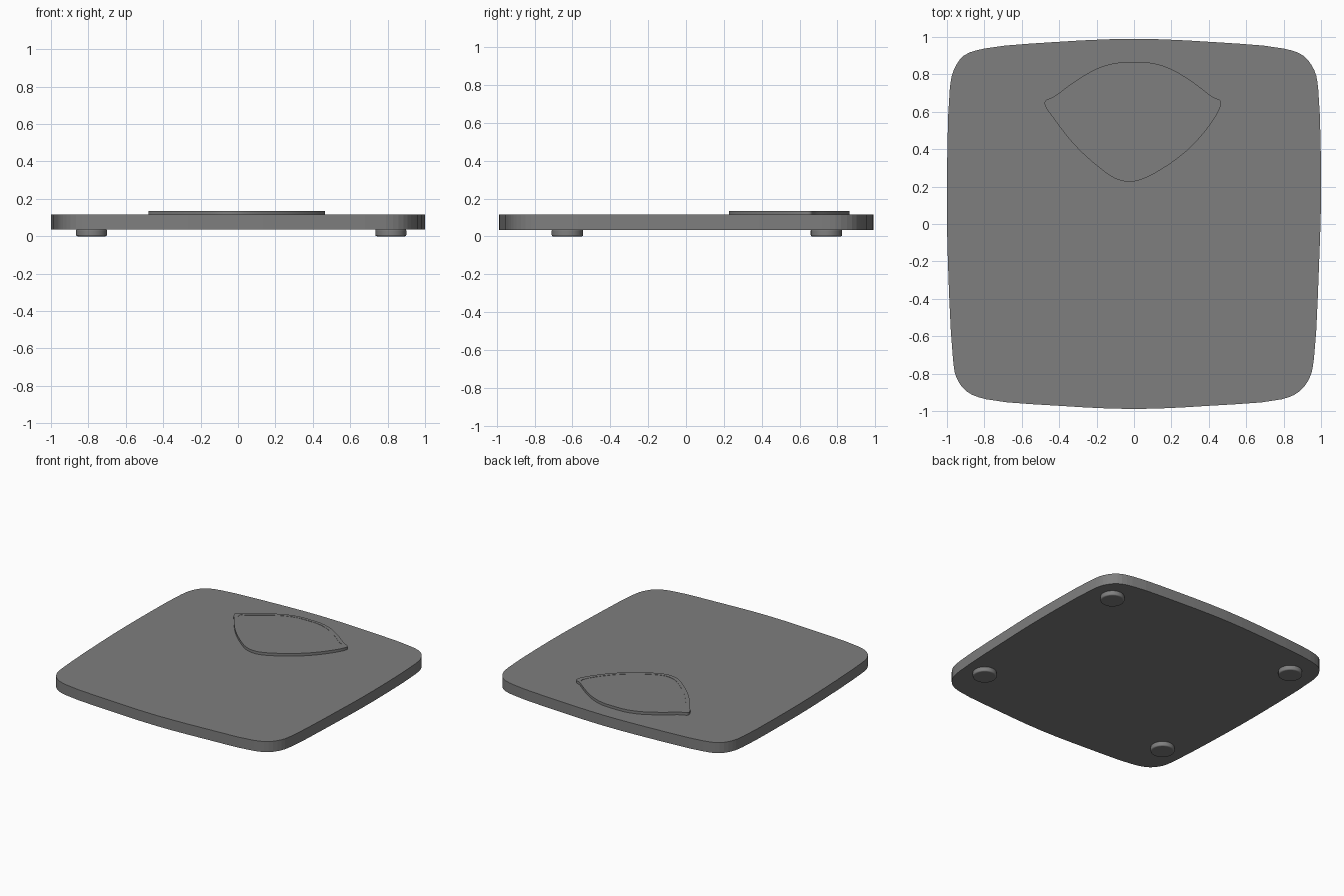
import bpy, bmesh
from mathutils import Vector
from math import radians

if "Cube" in bpy.data.objects:
    bpy.data.objects.remove(bpy.data.objects["Cube"])

dark = bpy.data.materials.new("dark_grey")
dark.diffuse_color = (.21, .21, .21, 1)
dark.use_nodes = True
dark.node_tree.nodes["Principled BSDF"].inputs["Base Color"].default_value = dark.diffuse_color


def smooth_loop(pts, steps):
    """Closed Catmull-Rom (centripetal) loop through the given points."""
    p = [Vector(q) for q in pts]
    n, out = len(p), []
    for i in range(n):
        a, b, c, d = (p[(i + k) % n] for k in (-1, 0, 1, 2))
        t0, t1 = 0, (b - a).length ** 0.5
        t2 = t1 + (c - b).length ** 0.5
        t3 = t2 + (d - c).length ** 0.5
        for s in range(steps):
            t = t1 + (t2 - t1) * s / steps
            a1 = a.lerp(b, (t - t0) / (t1 - t0))
            a2 = b.lerp(c, (t - t1) / (t2 - t1))
            a3 = c.lerp(d, (t - t2) / (t3 - t2))
            b1 = a1.lerp(a2, (t - t0) / (t2 - t0))
            b2 = a2.lerp(a3, (t - t1) / (t3 - t1))
            out.append(b1.lerp(b2, (t - t1) / (t2 - t1)))
    return out


def layered(name, rings):
    """Solid skinned through a stack of (outline, z) rings, capped at both ends."""
    bm = bmesh.new()
    loops = [[bm.verts.new((q.x, q.y, z)) for q in outline] for outline, z in rings]
    n = len(loops[0])
    for lo, hi in zip(loops, loops[1:]):
        for i in range(n):
            j = (i + 1) % n
            bm.faces.new((lo[i], lo[j], hi[j], hi[i]))
    bm.faces.new(loops[0][::-1])
    bm.faces.new(loops[-1])
    bmesh.ops.recalc_face_normals(bm, faces=bm.faces)
    me = bpy.data.meshes.new(name)
    bm.to_mesh(me)
    bm.free()
    ob = bpy.data.objects.new(name, me)
    bpy.context.collection.objects.link(ob)
    me.materials.append(dark)
    return ob


def smooth(ob):
    bpy.ops.object.select_all(action='DESELECT')
    bpy.context.view_layer.objects.active = ob
    ob.select_set(True)
    bpy.ops.object.shade_smooth_by_angle(angle=radians(30))


# Platform: square with bulging sides and rounded corners, faceted rim
platform = [(0, .99), (.42, .973), (.8, .938), (.905, .9), (.965, .82), (.985, .72),
            (1, .2), (.99, -.2), (.962, -.72), (.94, -.82), (.885, -.895), (.79, -.937),
            (.4, -.972), (0, -.989), (-.4, -.972), (-.79, -.937), (-.895, -.895),
            (-.95, -.82), (-.968, -.72), (-.995, -.2), (-1, .2), (-.985, .72),
            (-.965, .82), (-.91, .9), (-.8, .938), (-.42, .973)]
outline = smooth_loop(platform, 3)
layered("platform", [(outline, .035), (outline, .115)])

# Raised fan-shaped display with a shallow recessed window
display = [(0, .865), (.1, .86), (.2, .828), (.32, .755), (.42, .68), (.46, .661),
           (.465, .64), (.43, .565), (.31, .417), (.17, .307), (.04, .238), (-.03, .226),
           (-.1, .243), (-.2, .313), (-.32, .425), (-.43, .565), (-.478, .64),
           (-.472, .661), (-.43, .68), (-.32, .76), (-.2, .83), (-.1, .86)]
rim = smooth_loop(display, 5)
centre = Vector((0, .58))
window = [centre + (q - centre) * .92 for q in rim]
smooth(layered("display", [(rim, .113), (rim, .135), (window, .135), (window, .133)]))

# Four round feet
for x, side in ((-.783, "left"), (.817, "right")):
    for y, end in ((-.627, "front"), (.742, "back")):
        bpy.ops.mesh.primitive_cylinder_add(vertices=32, radius=.083, depth=.038,
                                            location=(x, y, .019))
        foot = bpy.context.object
        foot.name = f"foot_{end}_{side}"
        foot.data.materials.append(dark)
        bev = foot.modifiers.new("soft_edge", 'BEVEL')
        bev.width, bev.segments = .008, 3
        smooth(foot)
